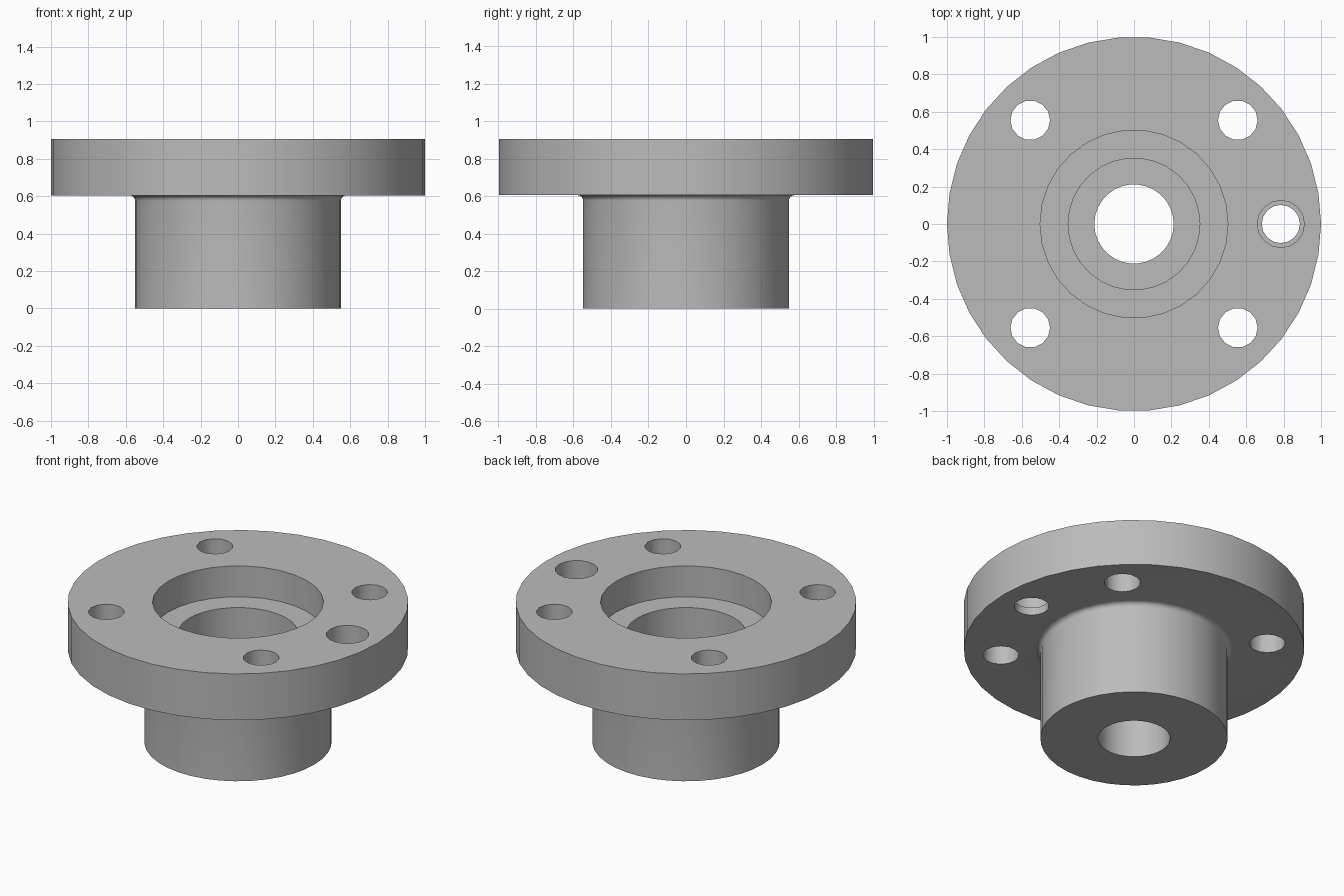
import bpy
import bmesh
from math import sin, cos, pi, radians

cube = bpy.data.objects.get("Cube")
if cube:
    bpy.data.objects.remove(cube, do_unlink=True)

TOP = 0.905
UNDERSIDE = 0.605
FILLET = 0.03
HUB_R = 0.55

steel = bpy.data.materials.new("grey_steel")
steel.use_nodes = True
colour = (0.5, 0.5, 0.5, 1)
steel.diffuse_color = colour
steel.node_tree.nodes["Principled BSDF"].inputs["Base Color"].default_value = colour


def lathe(name, profile, sides, centre=(0, 0)):
    """Closed solid of revolution from (radius, z) points, bottom to top."""
    bm = bmesh.new()
    rings = []
    for r, z in profile:
        rings.append([bm.verts.new((r * cos(2 * pi * i / sides),
                                    r * sin(2 * pi * i / sides), z))
                      for i in range(sides)])
    for low, high in zip(rings, rings[1:]):
        for i in range(sides):
            j = (i + 1) % sides
            bm.faces.new((low[i], low[j], high[j], high[i]))
    bm.faces.new(rings[0][::-1])
    bm.faces.new(rings[-1])
    mesh = bpy.data.meshes.new(name)
    bm.to_mesh(mesh)
    bm.free()
    mesh.materials.append(steel)
    obj = bpy.data.objects.new(name, mesh)
    obj.location = (*centre, 0)
    bpy.context.collection.objects.link(obj)
    return obj


# Hub, fillet and flange as one turned body
fillet = [(HUB_R + FILLET * (1 - cos(a)), UNDERSIDE - FILLET * (1 - sin(a)))
          for a in (radians(d) for d in range(0, 91, 15))]
body = lathe("flanged_hub",
             [(HUB_R, 0)] + fillet + [(1, UNDERSIDE), (1, TOP)], 38)

# Stepped centre bore: narrow shaft hole, wide bore, shallow recess
cutters = [lathe("centre_bore_cutter",
                 [(0.212, -0.1), (0.212, 0.3), (0.352, 0.3), (0.352, 0.705),
                  (0.502, 0.705), (0.502, 1.1)], 30)]

# Four bolt holes
for sx in (-1, 1):
    for sy in (-1, 1):
        cutters.append(lathe("bolt_hole_cutter", [(0.106, 0.5), (0.106, 1.1)],
                             14, (sx * 0.555, sy * 0.555)))

# Counterbored side hole
cutters.append(lathe("side_hole_cutter",
                     [(0.102, 0.5), (0.102, 0.655), (0.126, 0.655), (0.126, 1.1)],
                     16, (0.785, 0)))

# Cut every hole, then discard the cutters
bpy.context.view_layer.objects.active = body
for cutter in cutters:
    cutter.hide_render = True
    mod = body.modifiers.new("cut", 'BOOLEAN')
    mod.operation = 'DIFFERENCE'
    mod.solver = 'EXACT'
    mod.object = cutter
    bpy.ops.object.modifier_apply(modifier=mod.name)
    bpy.data.objects.remove(cutter, do_unlink=True)

bpy.ops.object.select_all(action='DESELECT')
body.select_set(True)
bpy.ops.object.shade_smooth_by_angle(angle=radians(35))
